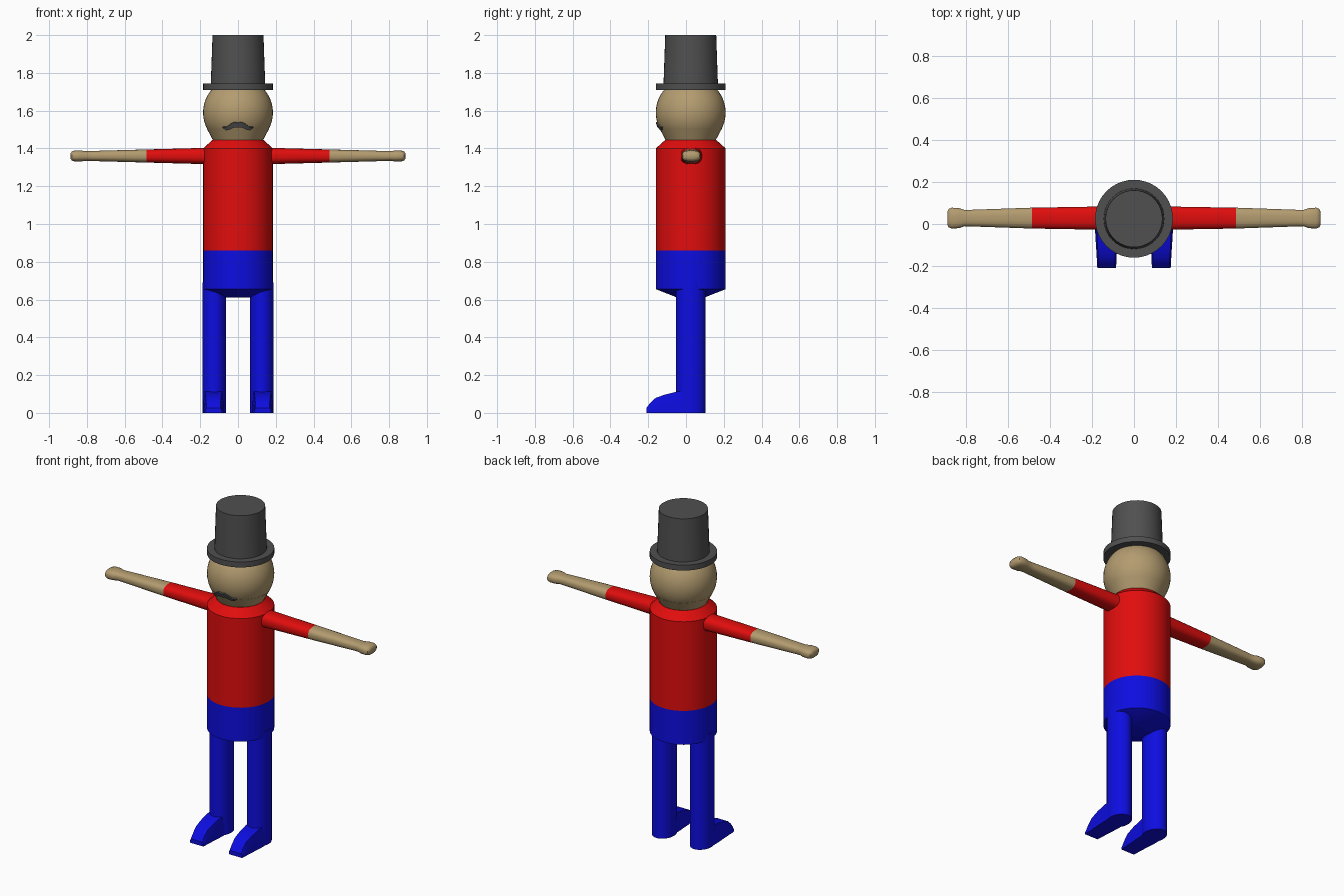
import bpy, bmesh
from math import sin, cos, pi, sqrt
from mathutils import Vector

cube = bpy.data.objects.get("Cube")
if cube:
    bpy.data.objects.remove(cube)

CY = 0.025  # depth of the figure's axis


def material(name, rgb):
    m = bpy.data.materials.new(name)
    m.use_nodes = True
    m.diffuse_color = (*rgb, 1)
    m.node_tree.nodes["Principled BSDF"].inputs["Base Color"].default_value = (*rgb, 1)
    return m


RED = material("red", (0.75, 0.004, 0.004))
BLUE = material("blue", (0.004, 0.004, 0.75))
SKIN = material("tan skin", (0.45, 0.33, 0.16))
GREY = material("dark grey", (0.08, 0.08, 0.08))


def finish(name, bm, mats, rule=None, angle=40):
    """Turn a bmesh into a smooth-shaded object, coloured by a rule on face centres."""
    bmesh.ops.recalc_face_normals(bm, faces=bm.faces)
    if rule:
        for f in bm.faces:
            f.material_index = rule(f.calc_center_median())
    mesh = bpy.data.meshes.new(name)
    bm.to_mesh(mesh)
    bm.free()
    ob = bpy.data.objects.new(name, mesh)
    bpy.context.collection.objects.link(ob)
    for m in mats:
        mesh.materials.append(m)
    bpy.ops.object.select_all(action="DESELECT")
    ob.select_set(True)
    bpy.context.view_layer.objects.active = ob
    bpy.ops.object.shade_smooth_by_angle(angle=angle * pi / 180)
    return ob


def loft(rings):
    """Skin a list of vertex-position rings and cap both ends."""
    bm = bmesh.new()
    loops = [[bm.verts.new(p) for p in ring] for ring in rings]
    for a, b in zip(loops, loops[1:]):
        for i in range(len(a)):
            j = (i + 1) % len(a)
            bm.faces.new((a[i], a[j], b[j], b[i]))
    bm.faces.new(loops[0])
    bm.faces.new(loops[-1])
    return bm


def oval(cx, z, rx, ry, n=40):
    return [(cx + rx * cos(2 * pi * i / n), CY + ry * sin(2 * pi * i / n), z) for i in range(n)]


def lathe(profile, n=40):
    return loft([oval(0, z, r, r, n) for r, z in profile])


# Torso: trousers below the waist, shirt above
torso = [(0.07, 0.61), (0.185, 0.655), (0.185, 0.86), (0.185, 1.40), (0.135, 1.445)]
finish("torso", lathe(torso), [BLUE, RED], lambda c: int(c.z > 0.86))

# Head
bm = bmesh.new()
bmesh.ops.create_uvsphere(bm, u_segments=40, v_segments=24, radius=0.185)
bmesh.ops.translate(bm, vec=(0, CY, 1.59), verts=bm.verts)
finish("head", bm, [SKIN])
finish("neck", lathe([(0.125, 1.43), (0.165, 1.505)]), [SKIN])

# Top hat
finish("hat_brim", lathe([(0.185, 1.71), (0.185, 1.743)]), [GREY])
finish("hat_crown", lathe([(0.144, 1.74), (0.135, 2.0)]), [GREY])

# Moustache: tapered strip wrapped on the face, (x, centre height, half height)
strip = [(0, 1.525, 0.012), (0.02, 1.528, 0.013), (0.04, 1.517, 0.013),
         (0.06, 1.507, 0.008), (0.08, 1.514, 0.001)]
strip = [(-x, z, h) for x, z, h in strip[:0:-1]] + strip


def on_face(x, z, lift):
    d = Vector((x, -sqrt(0.185 ** 2 - x * x - (z - 1.59) ** 2), z - 1.59))
    return Vector((0, CY, 1.59)) + d.normalized() * (0.185 + lift)


finish("moustache", loft([[on_face(x, z + h, -0.01), on_face(x, z + h, 0.008),
                           on_face(x, z - h, 0.008), on_face(x, z - h, -0.01)]
                          for x, z, h in strip]), [GREY])

# Arm stations: distance out, half depth, half height
arm = [(0.12, 0.062, 0.05), (0.19, 0.055, 0.043), (0.485, 0.05, 0.035), (0.77, 0.04, 0.027),
       (0.805, 0.039, 0.026), (0.83, 0.048, 0.029), (0.865, 0.05, 0.029),
       (0.88, 0.044, 0.024), (0.887, 0.03, 0.014)]


def rounded(t):
    """Squarish oval cross-section."""
    return [abs(v) ** 0.75 * (1 if v > 0 else -1) for v in (cos(t), sin(t))]


# Foot stations: depth, half width at the sole, half width on top, height
foot = [(0.02, 0.055, 0.05, 0.115), (-0.05, 0.054, 0.045, 0.112), (-0.11, 0.05, 0.043, 0.097),
        (-0.16, 0.047, 0.04, 0.08), (-0.19, 0.046, 0.038, 0.053), (-0.21, 0.044, 0.038, 0.025)]

for side, s in (("left", 1), ("right", -1)):
    rings = []
    for x, ry, rz in arm:
        section = [rounded(2 * pi * (i + 0.5) / 20) for i in range(20)]
        rings.append([(s * x, CY + 0.003 + ry * a, 1.36 + rz * b) for a, b in section])
    finish(side + "_arm", loft(rings), [RED, SKIN], lambda c: int(abs(c.x) > 0.485))

    # Straight trouser leg and pointed foot
    finish(side + "_leg", loft([oval(s * 0.126, z, 0.063, 0.078, 24) for z in (0, 0.69)]), [BLUE])
    cx = s * 0.13
    finish(side + "_foot", loft([[(cx - w, y, 0), (cx + w, y, 0), (cx + w, y, h * 0.5),
                                  (cx + t, y, h), (cx - t, y, h), (cx - w, y, h * 0.5)]
                                 for y, w, t, h in foot]), [BLUE], angle=30)
